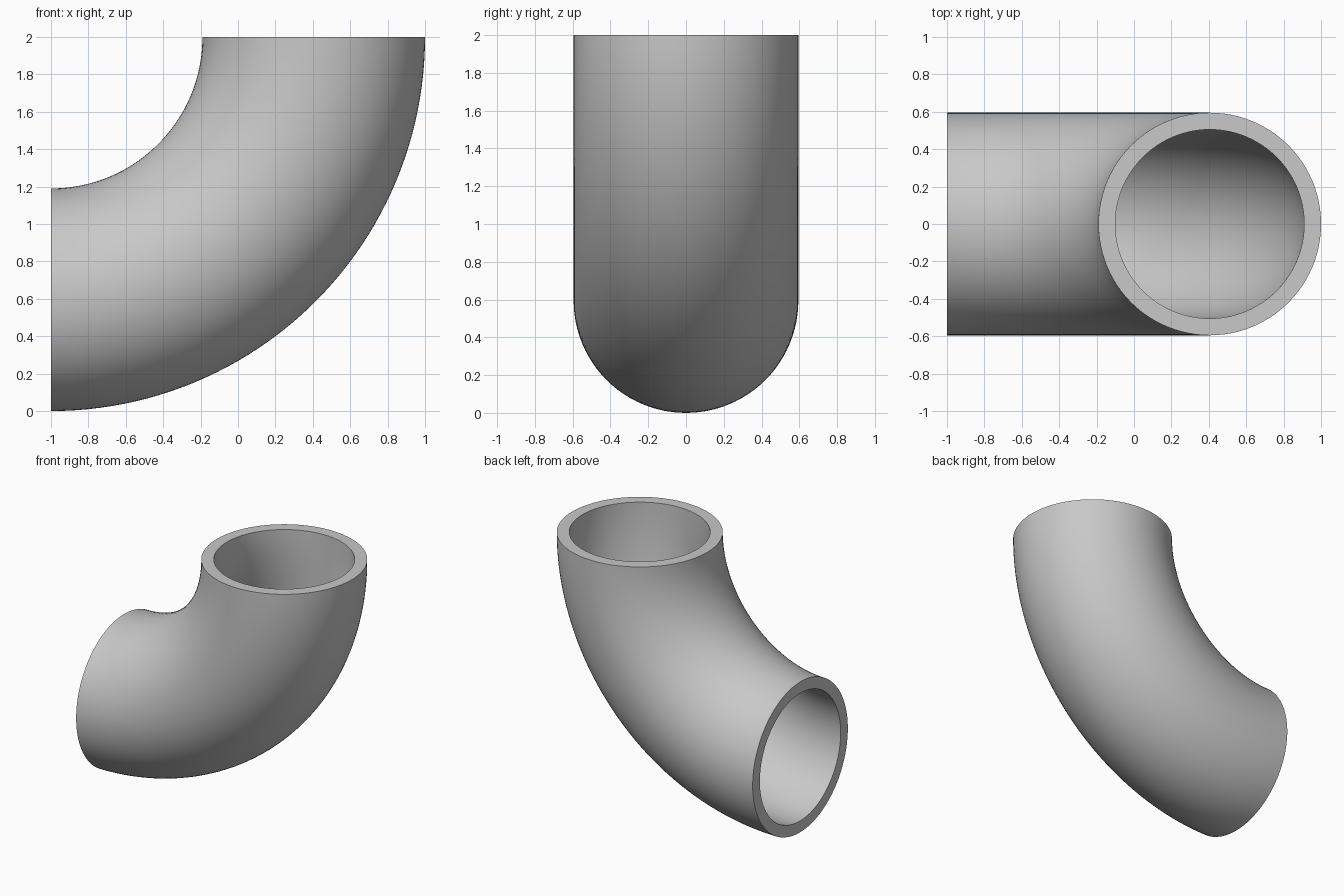
import bpy
import bmesh
from math import cos, sin, pi, radians

cube = bpy.data.objects.get("Cube")
if cube:
    bpy.data.objects.remove(cube, do_unlink=True)

BEND_RADIUS = 1.405      # bend centre to pipe centreline
OUTER_RADIUS = 0.595
INNER_RADIUS = 0.505
BEND_CENTRE = (-1.0, 2.0)  # x, z
SIDES = 96
STEPS = 48

# Single grey material
grey = bpy.data.materials.new("pipe grey")
grey.use_nodes = True
colour = (0.58, 0.58, 0.58, 1.0)
grey.diffuse_color = colour
grey.node_tree.nodes["Principled BSDF"].inputs["Base Color"].default_value = colour


def bend_point(radius, around, along):
    """Point on a quarter bend swept from the side opening to the top opening."""
    reach = BEND_RADIUS + radius * cos(around)
    return (BEND_CENTRE[0] + reach * sin(along),
            radius * sin(around),
            BEND_CENTRE[1] - reach * cos(along))


def add_wall(bm, radius):
    """Sweep one round wall and return its rings of vertices."""
    rings = [[bm.verts.new(bend_point(radius, 2 * pi * i / SIDES, pi / 2 * j / STEPS))
              for i in range(SIDES)] for j in range(STEPS + 1)]
    for a, b in zip(rings, rings[1:]):
        join_rings(bm, a, b)
    return rings


def join_rings(bm, a, b):
    for i in range(SIDES):
        k = (i + 1) % SIDES
        bm.faces.new((a[i], a[k], b[k], b[i]))


# Pipe elbow: outer wall, bore and flat annular ends
bm = bmesh.new()
outer = add_wall(bm, OUTER_RADIUS)
bore = add_wall(bm, INNER_RADIUS)
for end in (0, -1):
    join_rings(bm, outer[end], bore[end])
bmesh.ops.recalc_face_normals(bm, faces=bm.faces)

mesh = bpy.data.meshes.new("pipe_elbow")
bm.to_mesh(mesh)
bm.free()
mesh.materials.append(grey)
elbow = bpy.data.objects.new("pipe_elbow", mesh)
bpy.context.collection.objects.link(elbow)

# Smooth walls with crisp rims
bpy.ops.object.select_all(action="DESELECT")
elbow.select_set(True)
bpy.context.view_layer.objects.active = elbow
bpy.ops.object.shade_smooth_by_angle(angle=radians(30))
